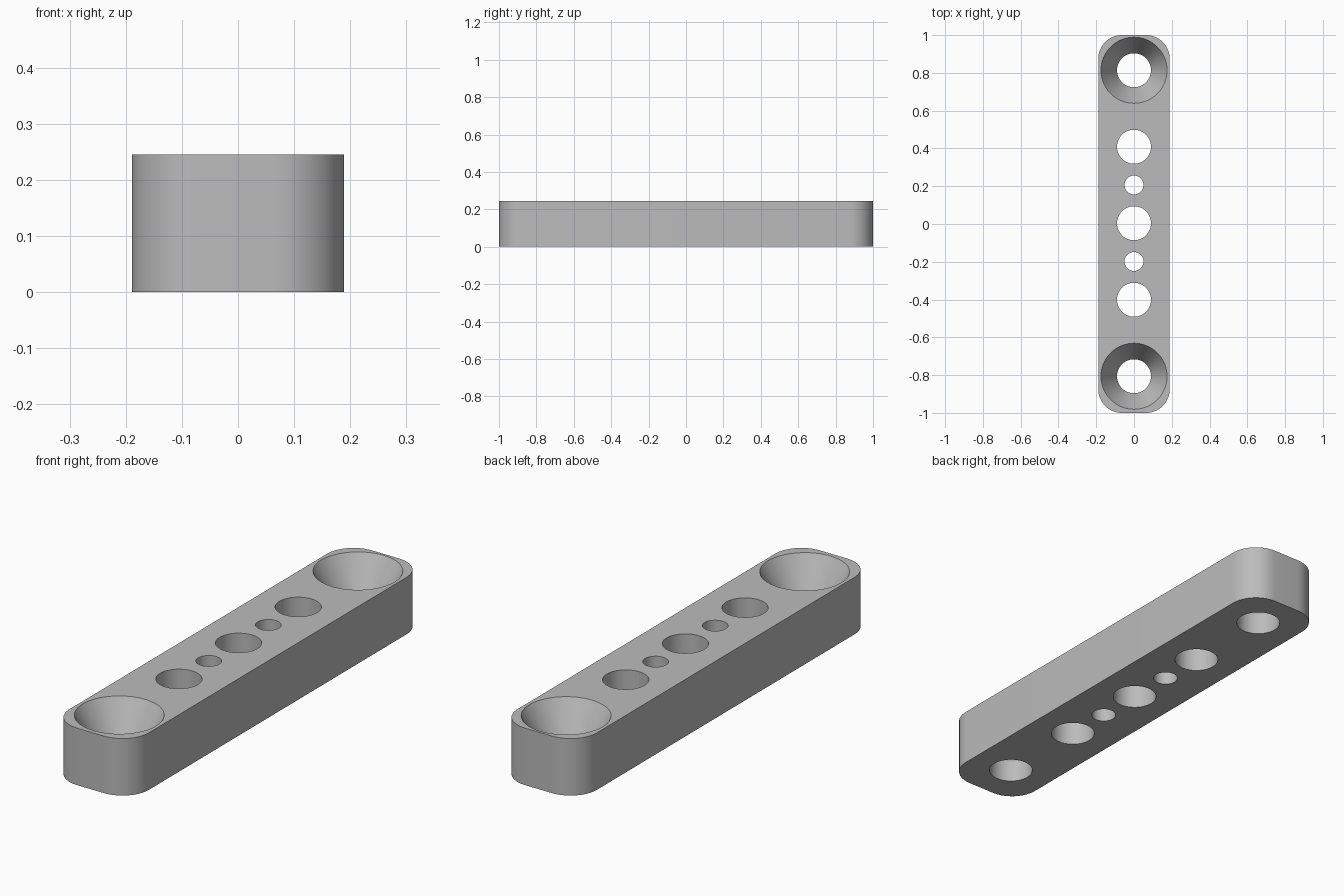
import bpy, bmesh
from math import cos, sin, pi, radians

cube = bpy.data.objects.get("Cube")
if cube:
    bpy.data.objects.remove(cube, do_unlink=True)

HALF_W, HALF_L, HEIGHT, CORNER = 0.189, 1.0, 0.245, 0.125
OFFSET, PITCH = 0.004, 0.2025
HOLE_R, PIN_R, SINK_R, SINK_DEPTH = 0.09, 0.05, 0.175, 0.15

grey = bpy.data.materials.new("grey")
grey.use_nodes = True
colour = (0.5, 0.5, 0.5, 1)
grey.diffuse_color = colour
grey.node_tree.nodes["Principled BSDF"].inputs["Base Color"].default_value = colour


def new_object(name, bm):
    bmesh.ops.recalc_face_normals(bm, faces=bm.faces)
    mesh = bpy.data.meshes.new(name)
    bm.to_mesh(mesh)
    bm.free()
    mesh.materials.append(grey)
    obj = bpy.data.objects.new(name, mesh)
    bpy.context.collection.objects.link(obj)
    return obj


def rounded_bar():
    """Rounded rectangle extruded upward."""
    bm = bmesh.new()
    steps = 16
    verts = []
    for q, (sx, sy) in enumerate([(1, 1), (-1, 1), (-1, -1), (1, -1)]):
        for i in range(steps + 1):
            a = (q + i / steps) * pi / 2
            verts.append(bm.verts.new((sx * (HALF_W - CORNER) + CORNER * cos(a),
                                       sy * (HALF_L - CORNER) + CORNER * sin(a), 0)))
    base = bm.faces.new(verts)
    top = bmesh.ops.extrude_face_region(bm, geom=[base], use_keep_orig=True)["geom"]
    bmesh.ops.translate(bm, vec=(0, 0, HEIGHT),
                        verts=[v for v in top if isinstance(v, bmesh.types.BMVert)])
    return new_object("mounting_bar", bm)


def turned_cutter(y, profile, sides=64):
    """Closed solid of revolution from (radius, z) pairs."""
    bm = bmesh.new()
    rings = [[bm.verts.new((r * cos(2 * pi * i / sides), y + r * sin(2 * pi * i / sides), z))
              for i in range(sides)] for r, z in profile]
    for low, high in zip(rings, rings[1:]):
        for i in range(sides):
            j = (i + 1) % sides
            bm.faces.new((low[i], low[j], high[j], high[i]))
    bm.faces.new(rings[0])
    bm.faces.new(rings[-1])
    return new_object("hole_cutter", bm)


bar = rounded_bar()

# Through holes, pin holes and countersunk end holes along the centre line
over = 0.05
slope = (SINK_R - HOLE_R) / SINK_DEPTH
radii = {-2: HOLE_R, -1: PIN_R, 0: HOLE_R, 1: PIN_R, 2: HOLE_R}
cutters = [turned_cutter(OFFSET + k * PITCH, [(r, -over), (r, HEIGHT + over)])
           for k, r in radii.items()]
cutters += [turned_cutter(OFFSET + k * PITCH,
                          [(HOLE_R, -over), (HOLE_R, HEIGHT - SINK_DEPTH),
                           (SINK_R, HEIGHT), (SINK_R + slope * over, HEIGHT + over)])
            for k in (-4, 4)]

bpy.ops.object.select_all(action="DESELECT")
bar.select_set(True)
bpy.context.view_layer.objects.active = bar
for cutter in cutters:
    cutter.hide_render = True
    mod = bar.modifiers.new("hole", "BOOLEAN")
    mod.operation, mod.solver, mod.object = "DIFFERENCE", "EXACT", cutter
    bpy.ops.object.modifier_apply(modifier=mod.name)
for cutter in cutters:
    bpy.data.objects.remove(cutter, do_unlink=True)

bpy.ops.object.shade_smooth_by_angle(angle=radians(25))
